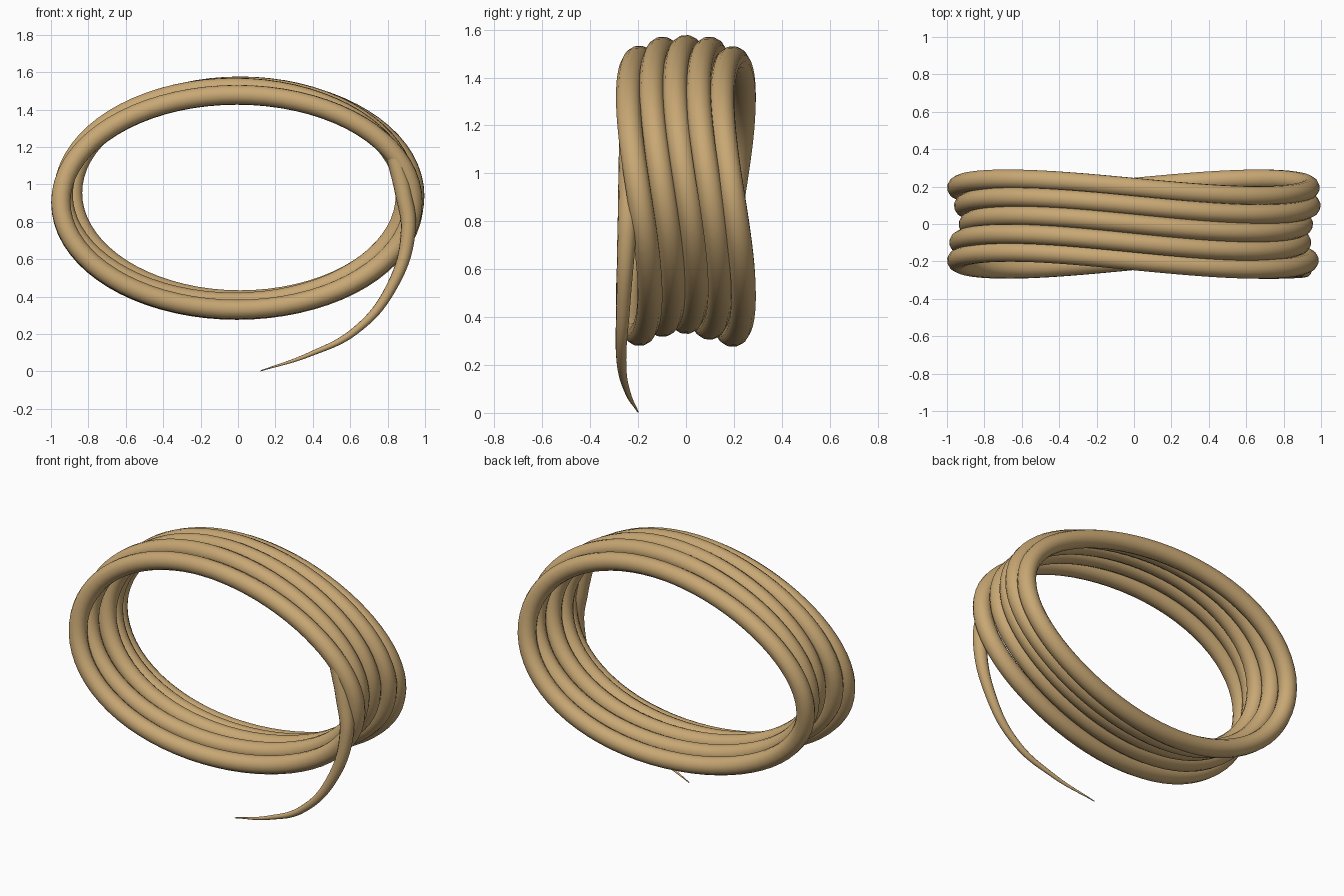
import bpy, math

if "Cube" in bpy.data.objects:
    bpy.data.objects.remove(bpy.data.objects["Cube"])

# Single tan rope colour
rope = bpy.data.materials.new("tan rope")
rope.diffuse_color = (0.58, 0.39, 0.175, 1)
rope.use_nodes = True
rope.node_tree.nodes["Principled BSDF"].inputs["Base Color"].default_value = rope.diffuse_color


def tube(name, points, radii, radius, closed, kind):
    """Round tube along a path, turned into a smooth mesh."""
    cu = bpy.data.curves.new(name, 'CURVE')
    cu.dimensions = '3D'
    cu.bevel_depth = radius
    cu.bevel_resolution = 4
    cu.use_fill_caps = not closed
    sp = cu.splines.new(kind)
    if kind == 'BEZIER':
        sp.bezier_points.add(len(points) - 1)
        for bp, p, r in zip(sp.bezier_points, points, radii):
            bp.co = p
            bp.radius = r
            bp.handle_left_type = bp.handle_right_type = 'AUTO'
        sp.resolution_u = 10
    else:
        sp.points.add(len(points) - 1)
        for q, p, r in zip(sp.points, points, radii):
            q.co = (*p, 1)
            q.radius = r
    sp.use_cyclic_u = closed
    ob = bpy.data.objects.new(name, cu)
    bpy.context.collection.objects.link(ob)
    cu.materials.append(rope)
    bpy.ops.object.select_all(action='DESELECT')
    ob.select_set(True)
    bpy.context.view_layer.objects.active = ob
    bpy.ops.object.convert(target='MESH')
    bpy.ops.object.shade_smooth_by_angle(angle=math.radians(50))
    return bpy.context.object


# Coil loops, front to back: y, left x, right x, bottom z, top z (centre lines)
loops = [
    (-0.195, -0.947, 0.935, 0.332, 1.480),
    (-0.098, -0.935, 0.895, 0.370, 1.518),
    (0.000, -0.885, 0.905, 0.382, 1.525),
    (0.098, -0.910, 0.945, 0.358, 1.518),
    (0.195, -0.947, 0.940, 0.328, 1.478),
]
N = 72
for i, (y, x0, x1, z0, z1) in enumerate(loops):
    path = []
    for k in range(N):
        a = 2 * math.pi * k / N
        path.append(((x0 + x1) / 2 + (x1 - x0) / 2 * math.cos(a),
                     y - 0.045 * math.sin(2 * a),     # gentle saddle twist
                     (z0 + z1) / 2 + (z1 - z0) / 2 * math.sin(a)))
    tube(f"coil_loop_{i + 1}", path, [1] * N, 0.053, True, 'POLY')

# Loose tapering end hanging from the front loop to the floor
tail = [(0.84, -0.235, 1.14), (0.885, -0.238, 0.95), (0.91, -0.247, 0.75),
        (0.82, -0.262, 0.45), (0.63, -0.27, 0.22), (0.38, -0.245, 0.09),
        (0.12, -0.20, 0.003)]
tube("loose_end", tail, [1.0, 1.0, 0.88, 0.65, 0.46, 0.27, 0.06],
     0.045, False, 'BEZIER')
